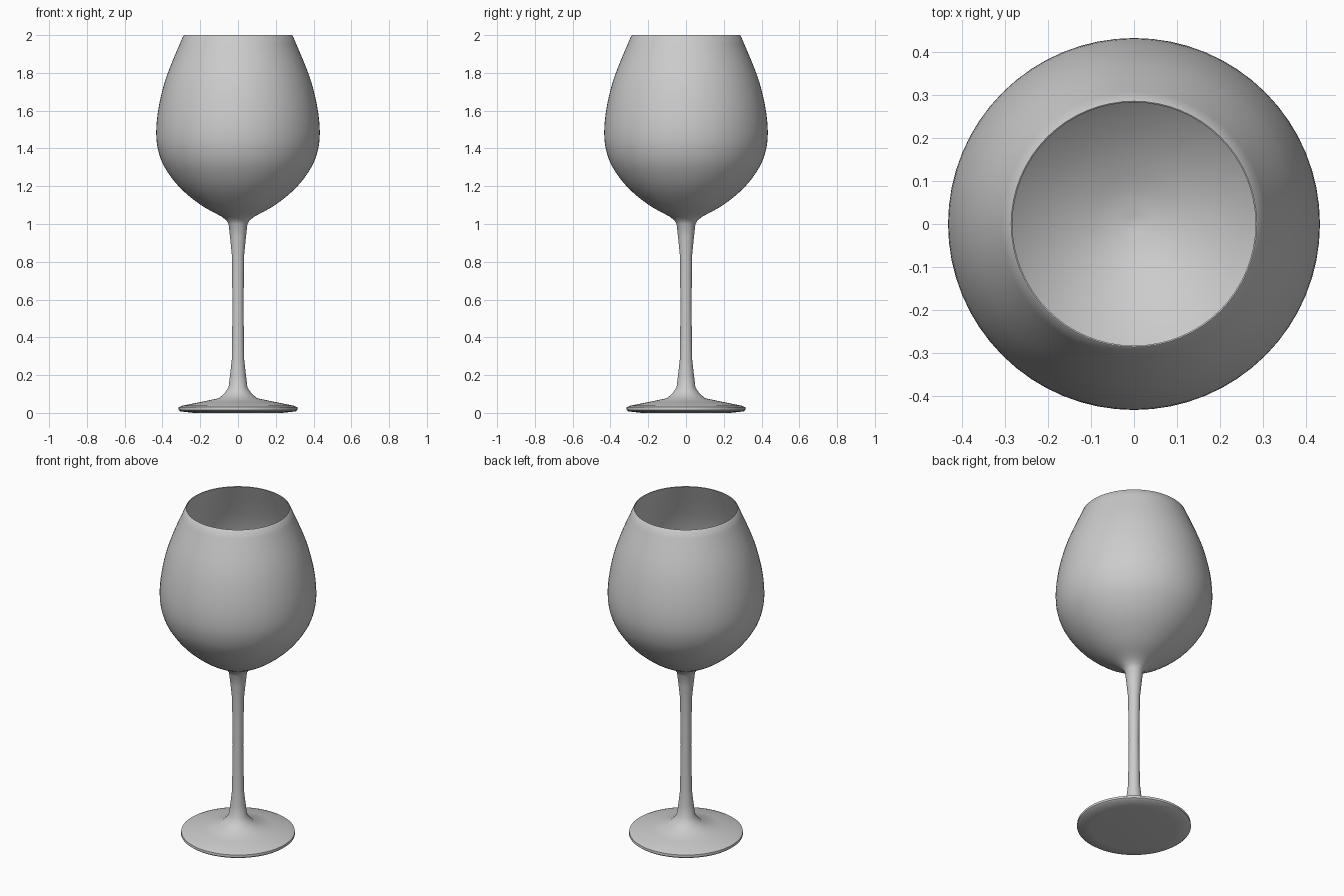
import bpy, bmesh, math
from mathutils import Vector

if "Cube" in bpy.data.objects:
    bpy.data.objects.remove(bpy.data.objects["Cube"])

SEGMENTS = 64


def smooth_curve(pts, steps=4):
    """Catmull-Rom curve through (radius, height) points."""
    p = [Vector(q) for q in pts]
    p = [2 * p[0] - p[1]] + p + [2 * p[-1] - p[-2]]
    out = []
    for i in range(1, len(p) - 2):
        a, b, c, d = p[i - 1:i + 3]
        for s in range(steps):
            t = s / steps
            out.append(0.5 * (2 * b + (c - a) * t + (2 * a - 5 * b + 4 * c - d) * t ** 2
                              + (3 * b - a - 3 * c + d) * t ** 3))
    return out + [p[-2]]


def lathe(name, profile):
    """Revolve a profile that starts and ends on the z axis."""
    bm = bmesh.new()
    vs = [bm.verts.new((r, 0, z)) for r, z in profile]
    es = [bm.edges.new(pair) for pair in zip(vs, vs[1:])]
    bmesh.ops.spin(bm, geom=vs + es, cent=(0, 0, 0), axis=(0, 0, 1),
                   angle=math.tau, steps=SEGMENTS, use_duplicate=False)
    bmesh.ops.remove_doubles(bm, verts=bm.verts, dist=1e-4)
    bmesh.ops.recalc_face_normals(bm, faces=bm.faces)
    mesh = bpy.data.meshes.new(name)
    bm.to_mesh(mesh)
    bm.free()
    obj = bpy.data.objects.new(name, mesh)
    bpy.context.collection.objects.link(obj)
    bpy.context.view_layer.objects.active = obj
    obj.select_set(True)
    bpy.ops.object.shade_smooth_by_angle(angle=math.radians(40))
    return obj


# Foot and stem
foot = [(0, 0.005), (0.235, 0.0), (0.305, 0.008), (0.315, 0.016), (0.314, 0.03),
        (0.295, 0.038), (0.2, 0.057), (0.1, 0.078), (0.07, 0.105), (0.05, 0.135)]
stem = [(0.042, 0.2), (0.033, 0.28), (0.031, 0.42), (0.029, 0.56), (0.031, 0.7),
        (0.033, 0.84), (0.042, 0.93), (0.05, 1.0), (0.062, 1.02)]

# Bowl outside, thin rim and inside
outer = smooth_curve([(0.088, 1.04), (0.2, 1.103), (0.31, 1.195), (0.388, 1.3),
                      (0.424, 1.395), (0.433, 1.49), (0.423, 1.6), (0.397, 1.72),
                      (0.36, 1.83), (0.289, 1.998)])
inner = smooth_curve([(0.283, 1.998), (0.353, 1.83), (0.391, 1.72), (0.417, 1.6),
                      (0.427, 1.49), (0.418, 1.4), (0.382, 1.307), (0.305, 1.205),
                      (0.196, 1.114), (0.085, 1.055), (0, 1.035)])

lathe("wine_glass", foot + stem + outer + [(0.286, 2.0)] + inner)
